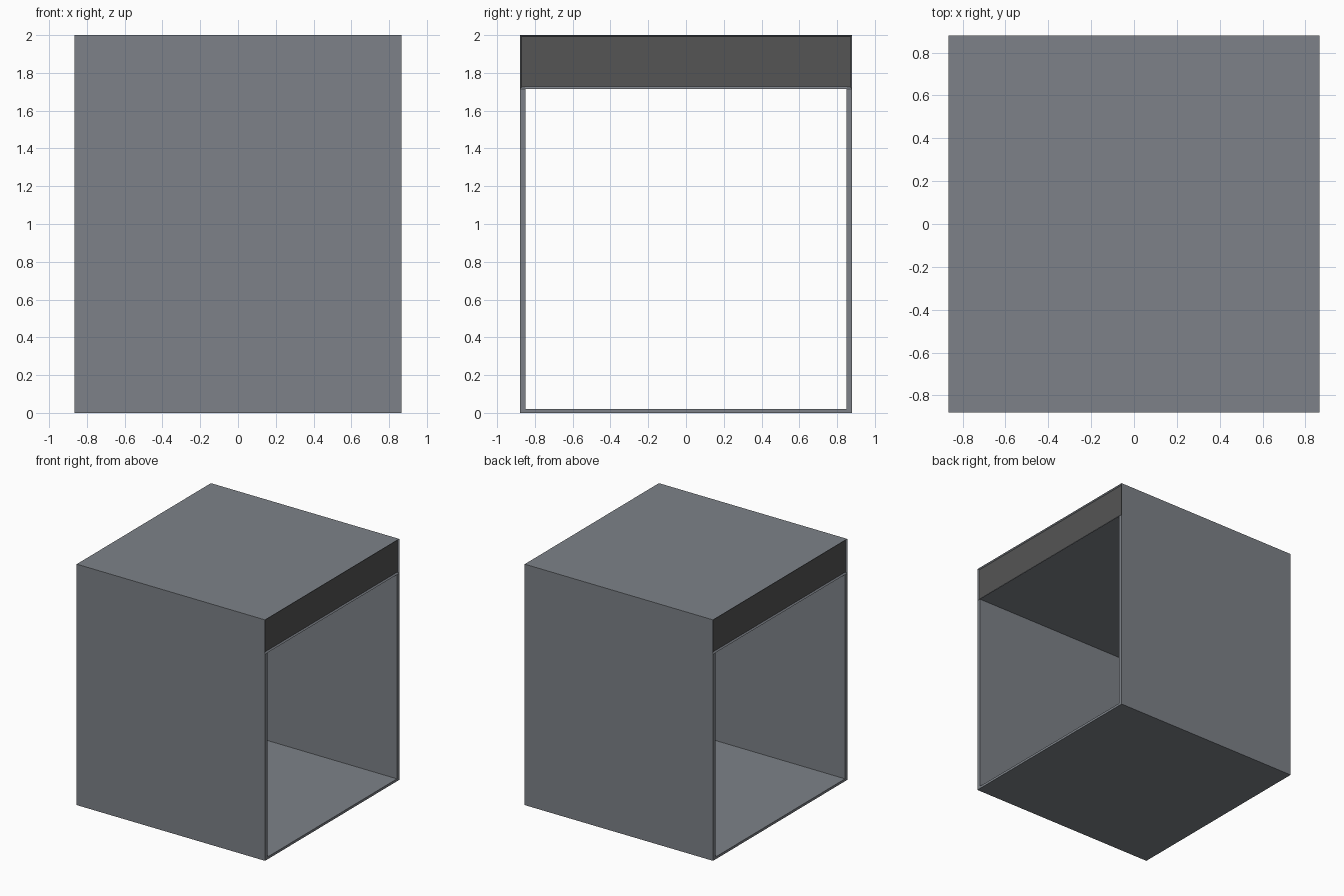
import bpy, bmesh

if "Cube" in bpy.data.objects:
    bpy.data.objects.remove(bpy.data.objects["Cube"])

L, W, H = 0.865, 0.88, 2.0          # half length, half width, height
IW, FLOOR, CEIL = 0.85, 0.02, 1.715  # opening half width, floor and ceiling heights


def material(name, rgb):
    m = bpy.data.materials.new(name)
    m.diffuse_color = (*rgb, 1)
    m.use_nodes = True
    m.node_tree.nodes["Principled BSDF"].inputs["Base Color"].default_value = m.diffuse_color
    return m


grey = material("blue grey", (0.205, 0.222, 0.246))
dark = material("dark grey", (0.090, 0.090, 0.090))

# cross-section points (y, z) of the open-ended cabinet
outer = [(-W, 0), (W, 0), (W, CEIL), (W, H), (-W, H), (-W, CEIL)]
inner = [(-IW, FLOOR), (IW, FLOOR), (IW, CEIL), (-IW, CEIL)]
end_faces = [(0, 1, 7, 6), (1, 2, 8, 7), (5, 0, 6, 9), (2, 3, 4, 5, 9, 8)]
loops = [range(6), range(6, 10)]

# cabinet shell: both ends joined by outer and inner walls
bm = bmesh.new()
ends = [[bm.verts.new((x, y, z)) for y, z in outer + inner] for x in (-L, L)]
panels = []
for v in ends:
    made = [bm.faces.new([v[i] for i in f]) for f in end_faces]
    panels.append(made[-1])
for loop in loops:
    idx = list(loop)
    for a, b in zip(idx, idx[1:] + idx[:1]):
        bm.faces.new((ends[0][a], ends[0][b], ends[1][b], ends[1][a]))
bmesh.ops.recalc_face_normals(bm, faces=bm.faces)

# recessed dark fascia panel above each opening
bmesh.ops.inset_individual(bm, faces=panels, thickness=0.012, depth=-0.01)
for f in panels:
    f.material_index = 1

mesh = bpy.data.meshes.new("cabinet_shell")
bm.to_mesh(mesh)
bm.free()
mesh.materials.append(grey)
mesh.materials.append(dark)
cabinet = bpy.data.objects.new("cabinet_shell", mesh)
bpy.context.collection.objects.link(cabinet)
